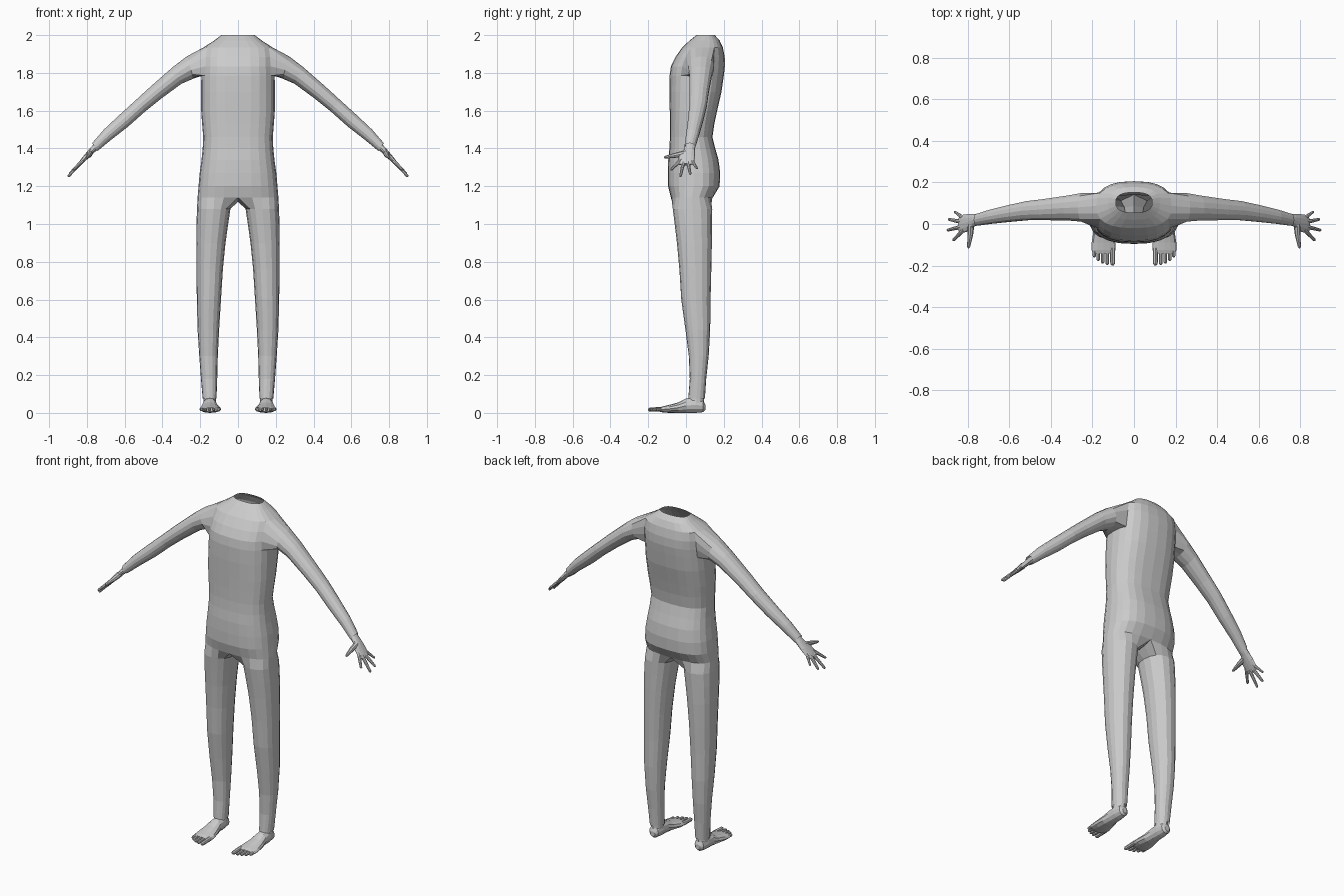
import bpy, bmesh
from math import sin, cos, pi, copysign
from mathutils import Vector as V

if "Cube" in bpy.data.objects:
    bpy.data.objects.remove(bpy.data.objects["Cube"])

grey = bpy.data.materials.new("plain grey")
grey.diffuse_color = (0.6, 0.6, 0.6, 1)
grey.use_nodes = True
grey.node_tree.nodes["Principled BSDF"].inputs["Base Color"].default_value = grey.diffuse_color


def spow(v, p):
    return copysign(abs(v) ** p, v)


def finish(bm, name):
    """Turn a right-half mesh into a mirrored object."""
    bmesh.ops.recalc_face_normals(bm, faces=bm.faces)
    me = bpy.data.meshes.new(name)
    bm.to_mesh(me)
    bm.free()
    me.materials.append(grey)
    ob = bpy.data.objects.new(name, me)
    bpy.context.collection.objects.link(ob)
    mod = ob.modifiers.new("mirror", 'MIRROR')
    mod.merge_threshold = 0.0005
    return ob


def strip(bm, a, b, closed=True):
    """Quads between two rows of vertices."""
    for i in range(len(a) if closed else len(a) - 1):
        j = (i + 1) % len(a)
        bm.faces.new((a[i], a[j], b[j], b[i]))


def ring(bm, c, u, v, n, start=0.0):
    return [bm.verts.new(V(c) + V(u) * cos(start + 2 * pi * i / n) + V(v) * sin(start + 2 * pi * i / n))
            for i in range(n)]


def loft(bm, rings):
    """Join closed rings and cap both ends."""
    for a, b in zip(rings, rings[1:]):
        strip(bm, a, b)
    bm.faces.new(rings[0])
    bm.faces.new(rings[-1])


def digit(bm, pts, r0, r1, n=8):
    """Tapered finger or toe with a rounded tip."""
    pts = [V(p) for p in pts]
    d = (pts[-1] - pts[-2]).normalized()
    pts = pts[:-1] + [pts[-1].lerp(pts[-2], .5), pts[-1] - d * r1 * .8, pts[-1]]
    side = d.cross(V((0, 0, 1))).normalized()
    up = side.cross(d)
    rings = []
    for i, p in enumerate(pts):
        r = r0 + (r1 - r0) * i / (len(pts) - 2) if i < len(pts) - 1 else r1 * .45
        rings.append(ring(bm, p, side * r, up * r, n))
    loft(bm, rings)


# ---- body: right half of torso, leg and arm as one surface ----
bm = bmesh.new()
N = 12
torso = [  # z, half width, front y, back y
    (2.0, .088, .055, .152), (1.972, .125, .02, .178), (1.935, .182, -.02, .195),
    (1.885, .19, -.055, .205), (1.835, .192, -.08, .206), (1.785, .194, -.087, .2),
    (1.7, .196, -.088, .188), (1.6, .195, -.086, .165), (1.53, .19, -.085, .15),
    (1.46, .184, -.085, .14), (1.4, .187, -.088, .155), (1.34, .193, -.094, .172),
    (1.27, .203, -.096, .181), (1.2, .209, -.095, .178), (1.14, .214, -.08, .142)]
rows = []
for z, w, yf, yb in torso:
    c, d = (yf + yb) / 2, (yb - yf) / 2
    rows.append([bm.verts.new((w * spow(sin(pi * i / N), .78) if 0 < i < N else 0,
                               c - d * spow(cos(pi * i / N), .78), z)) for i in range(N + 1)])
ARM_ROWS, C0, C1 = range(2, 5), 4, 8
for r, (a, b) in enumerate(zip(rows, rows[1:])):
    for i in range(N):
        if r in ARM_ROWS and C0 <= i < C1:
            continue  # armhole
        bm.faces.new((a[i], a[i + 1], b[i + 1], b[i]))

# leg, starting from the crotch arch on the centre line
yf, yb = torso[-1][2:]
arch = [bm.verts.new((0, yb + (yf - yb) * k / 4, z)) for k, z in ((1, 1.125), (2, 1.118), (3, 1.125))]
prev = rows[-1] + arch
for z, xi, xo, yf, yb in [
        (1.08, .04, .217, -.07, .139), (1.0, .052, .22, -.06, .138), (.9, .066, .221, -.048, .137),
        (.76, .08, .22, -.035, .134), (.6, .09, .218, -.025, .13), (.44, .1, .214, -.003, .128),
        (.3, .107, .205, .015, .12), (.18, .11, .196, .02, .107), (.075, .114, .187, .012, .1)]:
    cur = []
    for i in range(16):
        t = -pi / 4 + i * pi / 8
        cur.append(bm.verts.new(((xi + xo) / 2 + (xo - xi) / 2 * spow(sin(t), .88),
                                 (yf + yb) / 2 - (yb - yf) / 2 * spow(cos(t), .88), z)))
    strip(bm, prev, cur)
    prev = cur

# arm, grown from the armhole
r0, r1 = ARM_ROWS[0], ARM_ROWS[-1] + 1
prev = ([rows[r0][i] for i in range(C0, C1 + 1)] + [rows[r][C1] for r in range(r0 + 1, r1)]
        + [rows[r1][i] for i in range(C1, C0 - 1, -1)] + [rows[r][C0] for r in range(r1 - 1, r0, -1)])
n = len(prev)
for xt, zt, xb, zb, cy, hy in [  # top edge, bottom edge, centre y, half depth
        (.27, 1.888, .235, 1.77, .08, .07), (.34, 1.835, .30, 1.742, .077, .061),
        (.46, 1.73, .405, 1.665, .069, .052), (.54, 1.657, .49, 1.597, .064, .047),
        (.63, 1.575, .58, 1.517, .05, .041), (.71, 1.5, .67, 1.447, .035, .035),
        (.772, 1.428, .743, 1.387, .02, .029)]:
    c = V(((xt + xb) / 2, cy, (zt + zb) / 2))
    cur = ring(bm, c, ((xt - xb) / 2, 0, (zt - zb) / 2), (0, hy, 0), n, -4 * pi / n)
    strip(bm, prev, cur)
    prev = cur
finish(bm, "body")

# ---- hand: flat palm, four fingers and thumb ----
bm = bmesh.new()
loft(bm, [ring(bm, c, (.7 * th, 0, .71 * th), (0, hy, 0), 12) for c, hy, th in [
    ((.735, .024, 1.425), .025, .02), ((.772, .017, 1.39), .03, .016), ((.80, .006, 1.36), .042, .014),
    ((.828, 0, 1.33), .044, .011), ((.842, -.003, 1.315), .036, .007)]])
digit(bm, [(.82, -.028, 1.338), (.872, -.08, 1.286)], .0105, .007)
digit(bm, [(.83, -.013, 1.327), (.9, -.03, 1.25)], .0105, .007)
digit(bm, [(.83, .01, 1.327), (.894, .023, 1.262)], .0105, .007)
digit(bm, [(.82, .028, 1.338), (.865, .06, 1.292)], .0095, .006)
digit(bm, [(.785, .0, 1.375), (.788, -.05, 1.365), (.797, -.117, 1.352)], .017, .007)
finish(bm, "hand")

# ---- foot: sole and instep, ankle, five toes ----
bm = bmesh.new()
loft(bm, [ring(bm, (cx, y, (lo + hi) / 2), (hw, 0, 0), (0, 0, (hi - lo) / 2), 12) for y, cx, hw, lo, hi in [
    (.102, .15, .016, .015, .045), (.09, .15, .03, .004, .07), (.05, .15, .037, 0, .085),
    (0, .15, .039, 0, .076), (-.04, .149, .047, 0, .056), (-.09, .147, .057, 0, .042),
    (-.125, .147, .058, .003, .034), (-.142, .147, .05, .007, .028)]])
loft(bm, [ring(bm, (.15, y, z), (rx, 0, 0), (0, ry, 0), 12) for y, z, rx, ry in [
    (.055, .12, .032, .038), (.055, .07, .033, .041), (.052, .03, .034, .044)]])
for i, (x, tip) in enumerate([(.103, -.2), (.129, -.197), (.151, -.19), (.172, -.178), (.191, -.16)]):
    r = .0125 if i == 0 else .0095
    digit(bm, [(x, -.115 + .006 * i, .02), (x, tip, .017)], r, r * .9)
finish(bm, "foot")
